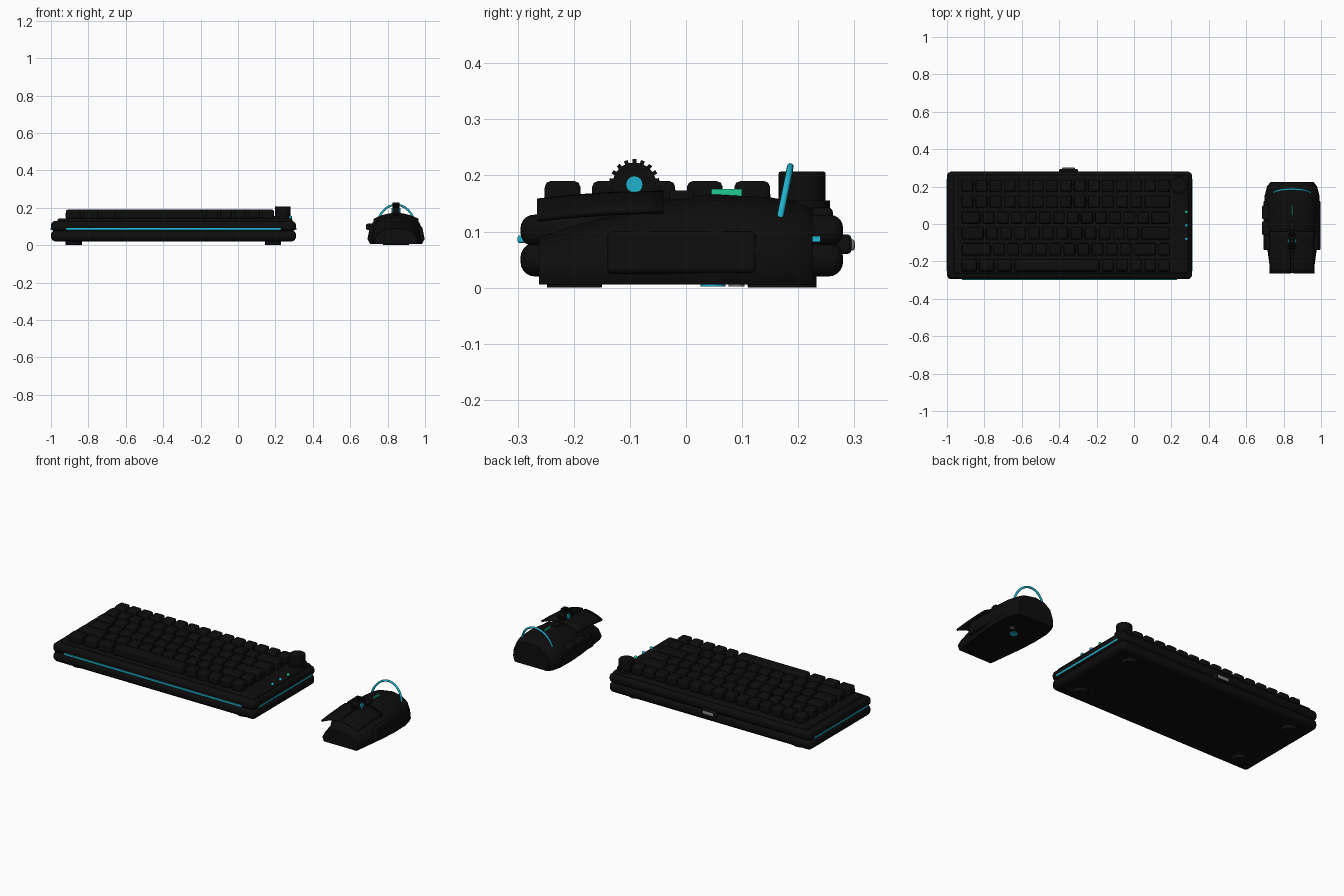
import bpy, bmesh, math
from mathutils import Vector, Matrix

if "Cube" in bpy.data.objects:
    bpy.data.objects.remove(bpy.data.objects["Cube"], do_unlink=True)


def material(name, r, g, b):
    m = bpy.data.materials.new(name)
    m.use_nodes = True
    m.diffuse_color = (r, g, b, 1)
    node = next(n for n in m.node_tree.nodes if n.type == 'BSDF_PRINCIPLED')
    node.inputs["Base Color"].default_value = (r, g, b, 1)
    return m


BLACK = material("matte black", 0.004, 0.004, 0.004)
CYAN = material("glow cyan", 0.015, 0.45, 0.62)
GREEN = material("glow green", 0.015, 0.6, 0.28)
GREY = material("port grey", 0.2, 0.2, 0.21)


def finish(name, bm, mat, bevel=0, segments=3):
    bmesh.ops.recalc_face_normals(bm, faces=bm.faces)
    mesh = bpy.data.meshes.new(name)
    bm.to_mesh(mesh)
    bm.free()
    mesh.materials.append(mat)
    ob = bpy.data.objects.new(name, mesh)
    bpy.context.collection.objects.link(ob)
    if bevel:
        mod = ob.modifiers.new("Bevel", 'BEVEL')
        mod.width, mod.segments = bevel, segments
    bpy.ops.object.select_all(action='DESELECT')
    ob.select_set(True)
    bpy.context.view_layer.objects.active = ob
    bpy.ops.object.shade_smooth_by_angle(angle=math.radians(40))
    return ob


def add_box(bm, lo, hi, taper=1.0):
    lo, hi = Vector(lo), Vector(hi)
    mid, size = (lo + hi) / 2, hi - lo
    for v in bmesh.ops.create_cube(bm, size=1)["verts"]:
        k = taper if v.co.z > 0 else 1
        v.co = mid + Vector((v.co.x * size.x * k, v.co.y * size.y * k, v.co.z * size.z))


def box(name, lo, hi, mat=BLACK, bevel=0, segments=3):
    bm = bmesh.new()
    add_box(bm, lo, hi)
    return finish(name, bm, mat, bevel, segments)


def cylinder(name, centre, radius, depth, mat=BLACK, axis='Z', bevel=0):
    bm = bmesh.new()
    turn = Matrix.Rotation(math.pi / 2, 4, 'Y') if axis == 'X' else Matrix()
    bmesh.ops.create_cone(bm, cap_ends=True, segments=32, radius1=radius, radius2=radius,
                          depth=depth, matrix=Matrix.Translation(centre) @ turn)
    ob = finish(name, bm, mat, bevel, 2)
    if bevel:
        ob.modifiers[0].limit_method = 'ANGLE'
    return ob


# Keyboard case: two pillowed halves and a raised deck
box("lower_case", (-1, -0.295, 0.02), (0.31, 0.28, 0.08), bevel=0.026, segments=5)
box("upper_case", (-1, -0.295, 0.074), (0.31, 0.28, 0.13), bevel=0.024, segments=5)
box("key_deck", (-0.965, -0.265, 0.12), (0.292, 0.262, 0.143), bevel=0.01)

# Light strips on the front and both ends
box("front_light", (-0.92, -0.3, 0.08), (0.23, -0.28, 0.093), CYAN, 0.003)
for side, x in (("right", -1), ("left", 0.31)):
    box(side + "_light", (x - 0.002, -0.25, 0.081), (x + 0.002, 0.24, 0.092), CYAN)

# Keycaps, laid out by widths in key units
UNIT, PITCH, LEFT, GAP = 0.0752, 0.0845, -0.928, 0.012
rows = [[1.25] * 3 + [6.25] + [1] * 5,
        [2.25] + [1] * 10 + [1.75, 1],
        [1.75] + [1] * 11 + [2.25],
        [1.5] + [1] * 12 + [1.5],
        [1] * 13 + [2],
        [1] * 15]
bm = bmesh.new()
for r, widths in enumerate(rows):
    x, y = LEFT, -0.22 + r * PITCH
    for w in widths:
        add_box(bm, (x + GAP / 2, y - 0.033, 0.14), (x + w * UNIT - GAP / 2, y + 0.033, 0.19), 0.95)
        x += w * UNIT
finish("keycaps", bm, BLACK, 0.01, 2)

# Volume knob, indicator lamps, feet and rear port
cylinder("knob_base", (0.24, 0.207, 0.148), 0.05, 0.014)
cylinder("knob", (0.24, 0.207, 0.178), 0.042, 0.058, bevel=0.004)
for i, mat in enumerate((CYAN, CYAN, GREEN)):
    bm = bmesh.new()
    bmesh.ops.create_uvsphere(bm, u_segments=16, v_segments=10, radius=0.009,
                              matrix=Matrix.Translation((0.28, -0.08 + i * 0.072, 0.149)))
    finish("indicator_lamp", bm, mat)
for x in (-0.878, 0.188):
    for y in (-0.205, 0.19):
        cylinder("keyboard_foot", (x, y, 0.013), 0.043, 0.026)
box("port_housing", (-0.4, 0.26, 0.06), (-0.3, 0.295, 0.095), bevel=0.008)
box("port", (-0.385, 0.28, 0.066), (-0.315, 0.301, 0.086), GREY, 0.005)

# Mouse body lofted from cross-sections: y, half width, height
MX = 0.845
stations = [(-0.262, 0.115, 0.09), (-0.15, 0.13, 0.125), (-0.05, 0.143, 0.155),
            (0.05, 0.15, 0.167), (0.15, 0.147, 0.161), (0.2, 0.134, 0.152), (0.225, 0.115, 0.14)]
bm = bmesh.new()
loops = []
for y, w, h in stations:
    half = [(0.92, 0.006), (1, 0.028), (0.97, 0.42 * h), (0.83, 0.73 * h), (0.5, 0.93 * h)]
    ring = half + [(0, h)] + [(-a, z) for a, z in reversed(half)]
    loops.append([bm.verts.new((MX + a * w, y, z)) for a, z in ring])
for a, b in zip(loops, loops[1:]):
    for i in range(len(a)):
        j = (i + 1) % len(a)
        bm.faces.new((a[i], a[j], b[j], b[i]))
bm.faces.new(loops[0])
bm.faces.new(loops[-1])
finish("mouse_body", bm, BLACK)

# Two curved click plates that overhang the nose
for s, side in ((-1, "right"), (1, "left")):
    bm = bmesh.new()
    bmesh.ops.create_grid(bm, x_segments=6, y_segments=6, size=0.5)
    for v in bm.verts:
        a = 0.063 + v.co.x * 0.112
        t = 0.5 - v.co.y
        v.co = (MX + s * a, -0.04 - 0.225 * t, 0.168 - 0.03 * (a / 0.115) ** 2 - 0.014 * t * t)
    plate = finish(side + "_click_plate", bm, BLACK)
    mod = plate.modifiers.new("Thickness", 'SOLIDIFY')
    mod.thickness, mod.offset = 0.01, 0
    # Side grips
    grip = box(side + "_grip", (-0.012, -0.14, -0.038), (0.012, 0.125, 0.038), bevel=0.009)
    grip.location = (MX + s * 0.135, 0, 0.062)
    grip.rotation_euler.y = -s * 0.2
for y in (-0.06, 0.025):
    box("thumb_button", (0.685, y, 0.082), (0.74, y + 0.075, 0.115), bevel=0.008)

# Toothed scroll wheel with glowing hub
WHEEL = Vector((MX, -0.092, 0.184))
box("wheel_housing", (MX - 0.03, -0.15, 0.1), (MX + 0.03, -0.035, 0.162), bevel=0.006)
cylinder("scroll_wheel", WHEEL, 0.039, 0.036, axis='X')
bm = bmesh.new()
for i in range(18):
    first = len(bm.verts)
    add_box(bm, (-0.018, -0.0035, 0.03), (0.018, 0.0035, 0.045))
    bm.verts.ensure_lookup_table()
    bmesh.ops.transform(bm, verts=bm.verts[first:],
                        matrix=Matrix.Translation(WHEEL) @ Matrix.Rotation(i * math.tau / 18, 4, 'X'))
finish("wheel_teeth", bm, BLACK)
cylinder("wheel_hub", WHEEL, 0.015, 0.048, CYAN, 'X')
box("mode_button", (MX - 0.014, -0.03, 0.15), (MX + 0.014, 0.015, 0.173), bevel=0.005)
box("status_light", (MX - 0.004, 0.045, 0.16), (MX + 0.004, 0.1, 0.176), GREEN, 0.002)

# Glowing arch over the back
curve = bpy.data.curves.new("arch", 'CURVE')
curve.dimensions = '3D'
curve.bevel_depth, curve.bevel_resolution, curve.use_fill_caps = 0.006, 3, True
spline = curve.splines.new('POLY')
spline.points.add(32)
for i, p in enumerate(spline.points):
    t = math.pi * i / 32
    p.co = (MX + 0.1 * math.cos(t), 0.162 + 0.024 * math.sin(t), 0.098 + 0.118 * math.sin(t), 1)
curve.materials.append(CYAN)
arch = bpy.data.objects.new("rear_arch", curve)
bpy.context.collection.objects.link(arch)

# Underside of the mouse
for y in (-0.235, 0.11):
    box("mouse_foot", (MX - 0.07, y, 0), (MX + 0.07, y + 0.085, 0.008), bevel=0.002)
cylinder("sensor", (MX, 0.048, 0.006), 0.022, 0.008, CYAN)
cylinder("power_switch", (MX + 0.045, 0.09, 0.006), 0.014, 0.008, GREY)
